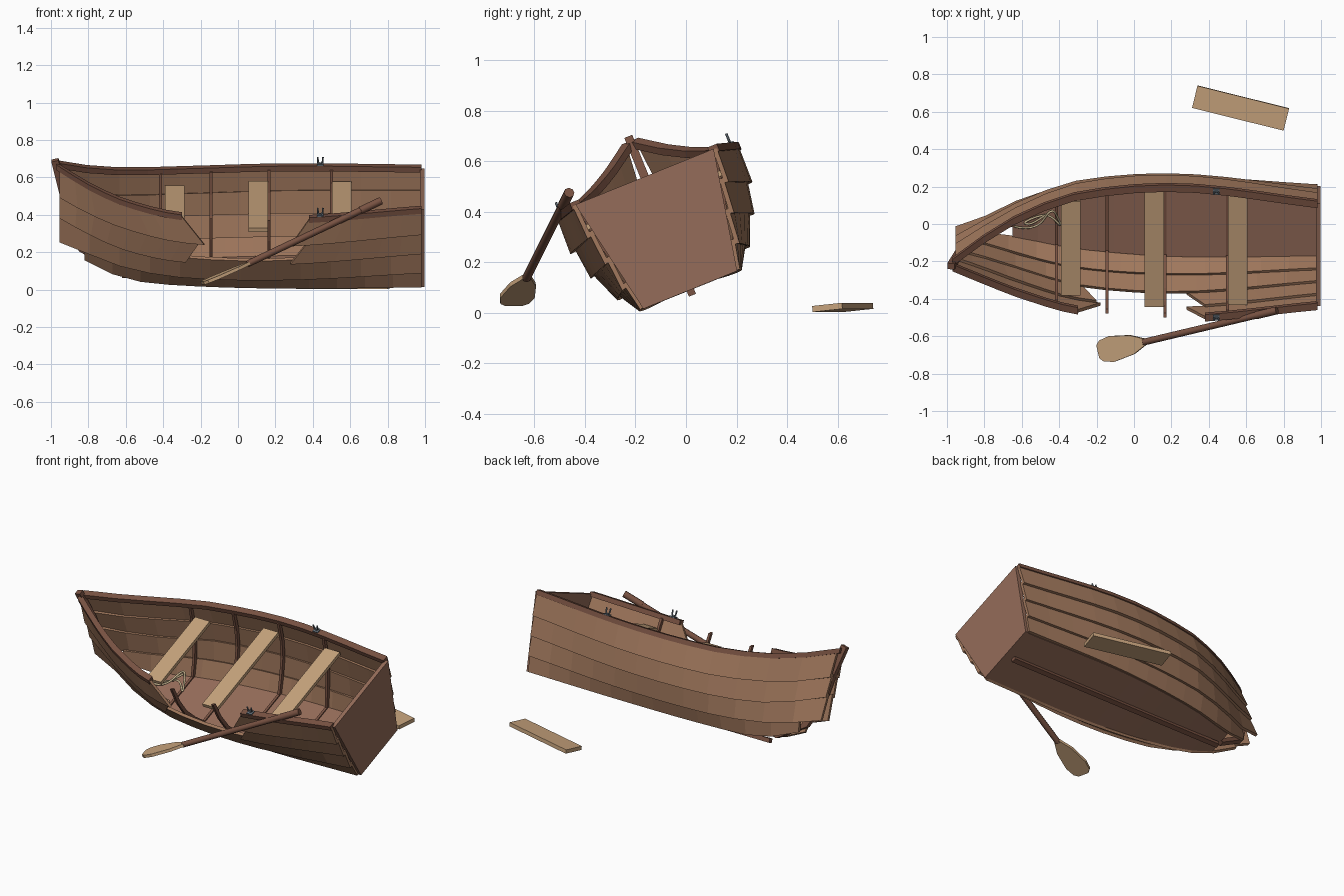
import bpy, bmesh, math
from mathutils import Vector, Matrix

if "Cube" in bpy.data.objects:
    bpy.data.objects.remove(bpy.data.objects["Cube"])

def material(name, rgb):
    m = bpy.data.materials.new(name)
    m.diffuse_color = (*rgb, 1)
    m.use_nodes = True
    m.node_tree.nodes["Principled BSDF"].inputs["Base Color"].default_value = m.diffuse_color
    return m

WOOD = material("hull_wood", (0.36, 0.19, 0.11))
DARK = material("dark_wood", (0.19, 0.085, 0.055))
PANEL = material("transom_wood", (0.30, 0.15, 0.10))
TAN = material("pale_wood", (0.56, 0.36, 0.20))
IRON = material("iron", (0.13, 0.16, 0.19))
ROPE = material("rope", (0.62, 0.50, 0.30))

# The boat is built upright as (x, across, up), then heeled over
HEEL = Matrix.Translation((0, 0.015, 0.095)) @ Matrix.Rotation(math.radians(22), 4, 'X')

def loft(name, sections, mat, matrix=HEEL):
    """Skin a chain of equal-sized sections and cap both ends."""
    bm = bmesh.new()
    rows = [[bm.verts.new(p) for p in s] for s in sections]
    n = len(rows[0])
    for a, b in zip(rows, rows[1:]):
        for i in range(n):
            bm.faces.new((a[i], a[(i + 1) % n], b[(i + 1) % n], b[i]))
    bm.faces.new(rows[0])
    bm.faces.new(rows[-1])
    bmesh.ops.recalc_face_normals(bm, faces=bm.faces)
    me = bpy.data.meshes.new(name)
    bm.to_mesh(me)
    bm.free()
    me.materials.append(mat)
    ob = bpy.data.objects.new(name, me)
    bpy.context.collection.objects.link(ob)
    ob.matrix_world = matrix
    return ob

def box(name, centre, size, mat, matrix=HEEL):
    c, h = Vector(centre), Vector(size) / 2
    corners = ((-1, -1), (1, -1), (1, 1), (-1, 1))
    return loft(name, [[c + Vector((k * h.x, i * h.y, j * h.z)) for i, j in corners]
                       for k in (-1, 1)], mat, matrix)

def tube(name, pts, radius, mat, matrix=HEEL, smooth=False):
    cu = bpy.data.curves.new(name, 'CURVE')
    cu.dimensions = '3D'
    cu.bevel_depth, cu.bevel_resolution, cu.use_fill_caps = radius, 2, True
    sp = cu.splines.new('NURBS' if smooth else 'POLY')
    sp.points.add(len(pts) - 1)
    for q, p in zip(sp.points, pts):
        q.co = (*p, 1)
    if smooth:
        sp.use_endpoint_u, sp.order_u, sp.resolution_u = True, 3, 5
    cu.materials.append(mat)
    ob = bpy.data.objects.new(name, cu)
    bpy.context.collection.objects.link(ob)
    ob.matrix_world = matrix
    return ob

# Hull lines: at each station, (half width, height) from chine up to sheer
XS = [-0.955, -0.8, -0.6, -0.3, 0.25, 0.98]
LINES = [
    [(.012, .16), (.012, .21), (.015, .35), (.018, .47), (.02, .61)],
    [(.03, .08), (.055, .165), (.085, .29), (.10, .41), (.115, .545)],
    [(.09, .01), (.14, .12), (.175, .235), (.20, .36), (.22, .49)],
    [(.155, 0), (.225, .10), (.28, .21), (.31, .325), (.325, .455)],
    [(.20, 0), (.262, .10), (.32, .21), (.355, .325), (.372, .452)],
    [(.195, 0), (.22, .12), (.245, .24), (.27, .36), (.29, .478)]]

def edge(k, x):
    """Smooth point on hull line k at x."""
    i = max(j for j in range(len(XS) - 1) if XS[j] <= x + 1e-6 or j == 0)
    P = [Vector(row[k]) for row in LINES]
    def slope(j):
        a, b = max(j - 1, 0), min(j + 1, len(XS) - 1)
        return (P[b] - P[a]) / (XS[b] - XS[a])
    h = XS[i + 1] - XS[i]
    t = (x - XS[i]) / h
    return ((2*t**3 - 3*t*t + 1) * P[i] + (t**3 - 2*t*t + t) * h * slope(i)
            + (3*t*t - 2*t**3) * P[i + 1] + (t**3 - t*t) * h * slope(i + 1))

def strake(name, k, side, lo, hi, steps=12):
    """Lapped plank between lines k and k+1; lo and hi give the x range of each edge."""
    secs = []
    for i in range(steps + 1):
        t = i / steps
        xl, xh = lo[0] + (lo[1] - lo[0]) * t, hi[0] + (hi[1] - hi[0]) * t
        a, b = edge(k, xl), edge(k + 1, xh)
        d = (b - a).normalized()
        n = Vector((d.y, -d.x))
        if k:
            a = a + n * 0.017 - d * 0.02
        secs.append([(x, side * p.x, p.y) for x, p in
                     ((xl, a), (xh, b), (xh, b + n * .018), (xl, a + n * .018))])
    loft(name, secs, WOOD)

def rail(name, side, x0, x1, steps=12):
    secs = []
    for i in range(steps + 1):
        x = x0 + (x1 - x0) * i / steps
        e = edge(4, x)
        secs.append([(x, side * (e.x + a), e.y + b) for a, b in
                     ((-.016, -.016), (.024, -.016), (.024, .014), (-.016, .014))])
    loft(name, secs, DARK)

# Strakes: whole far side, near side with the two top planks broken
BOW, STERN = -0.955, 0.98
for k in range(4):
    full = (-0.82 if k == 0 else BOW, STERN)
    strake(f"far_strake_{k+1}", k, 1, full, full)
    if k < 2:
        strake(f"near_strake_{k+1}", k, -1, full, full)
breaks = {2: ((-.28, .28), (-.2, .38)), 3: ((-.18, .28), (-.3, .38))}
for k, (lo, hi) in breaks.items():
    strake(f"near_strake_{k+1}_bow", k, -1, (BOW, lo[0]), (BOW, hi[0]), 8)
    strake(f"near_strake_{k+1}_stern", k, -1, (lo[1], STERN), (hi[1], STERN), 6)
rail("far_gunwale", 1, -0.97, STERN)
rail("near_gunwale_bow", -1, -0.97, -0.3, 8)
rail("near_gunwale_stern", -1, 0.38, STERN, 6)

# Bottom and keel
secs = []
for i in range(13):
    x = -0.65 + 1.63 * i / 12
    e = edge(0, x)
    secs.append([(x, e.x, e.y - .005), (x, e.x, e.y + .013),
                 (x, -e.x, e.y + .013), (x, -e.x, e.y - .005)])
loft("bottom", secs, PANEL)
box("keel", (.16, 0, -.015), (1.56, .03, .026), DARK)

# Stem post, swept from the sheer down to the floor
stem = [(-.978, .645), (-.935, .46), (-.91, .3), (-.83, .13), (-.64, .015)]
loft("stem_post", [[(x - .02, -.017, w - .005), (x - .02, .017, w - .005),
                    (x + .018, .017, w + .005), (x + .018, -.017, w + .005)]
                   for x, w in stem], DARK)

# Transom with a dark edge frame on its inner face
outline = [(-.2, -.005), (.2, -.005), (.295, .478), (-.295, .478)]
loft("transom", [[(x, *p) for p in outline] for x in (.972, .998)], PANEL)

# Ribs run from gunwale to gunwale across the floor
for j, x in enumerate((-.415, -.145, .165, .5)):
    pts = [edge(k, x) for k in range(5)]
    path = [Vector((-p.x, p.y)) for p in reversed(pts)] + pts
    secs = []
    for p in path:
        q = p + (Vector((0, .3)) - p).normalized() * .024
        secs.append([(x - .008, *p), (x + .008, *p), (x + .008, *q), (x - .008, *q)])
    loft(f"rib_{j+1}", secs, DARK)

# Seats
for j, (x, half) in enumerate(((-.338, .27), (.108, .337), (.555, .325))):
    box(f"seat_{j+1}", (x, 0, .378), (.106, half * 2, .022), TAN)

# Oarlocks
for side, label in ((1, "far"), (-1, "near")):
    e = edge(4, .44)
    y, w = side * (e.x + .004), e.y
    box(f"{label}_oarlock_base", (.44, y, w + .016), (.036, .032, .01), IRON)
    tube(f"{label}_oarlock", [(.426, y, w + .058), (.428, y, w + .03), (.44, y, w + .02),
                              (.452, y, w + .03), (.454, y, w + .058)], .005, IRON)

# Rope lying in the bow
tube("rope", [(-.64, -.01, .05), (-.58, -.03, .04), (-.5, .0, .05), (-.46, .08, .08),
              (-.43, .1, .09), (-.41, .05, .06), (-.38, -.03, .03), (-.45, .06, .05),
              (-.52, .04, .03), (-.6, .0, .03), (-.54, -.01, .03), (-.44, .09, .07)],
     .006, ROPE, smooth=True)

# Oar leaning on the near side
FLAT = Matrix.Identity(4)
neck, grip = Vector((.05, -.632, .137)), Vector((.76, -.463, .473))
axis = (grip - neck).normalized()
tube("oar_shaft", [neck, grip], .018, DARK, FLAT)
tube("oar_grip", [grip - axis * .12, grip + axis * .005], .021, DARK, FLAT)
tip = Vector((-.19, -.683, .035))
along = tip - neck
wide = Vector((0, 0, 1)).cross(axis).normalized()
thick = axis.cross(wide) * .009
loft("oar_blade", [[neck + along * t + wide * a + thick * b for a, b in
                    ((-h, -1), (h, -1), (h, 1), (-h, 1))]
                   for t, h in ((-.04, .018), (.0, .022), (.25, .052), (.7, .07),
                                (.92, .058), (1, .035))], TAN, FLAT)

# Loose plank on the ground
box("loose_plank", (0, 0, 0), (.505, .122, .024), TAN,
    Matrix.Translation((.57, .62, .021)) @ Matrix.Rotation(math.radians(-14), 4, 'Z')
    @ Matrix.Rotation(math.radians(6), 4, 'X'))
